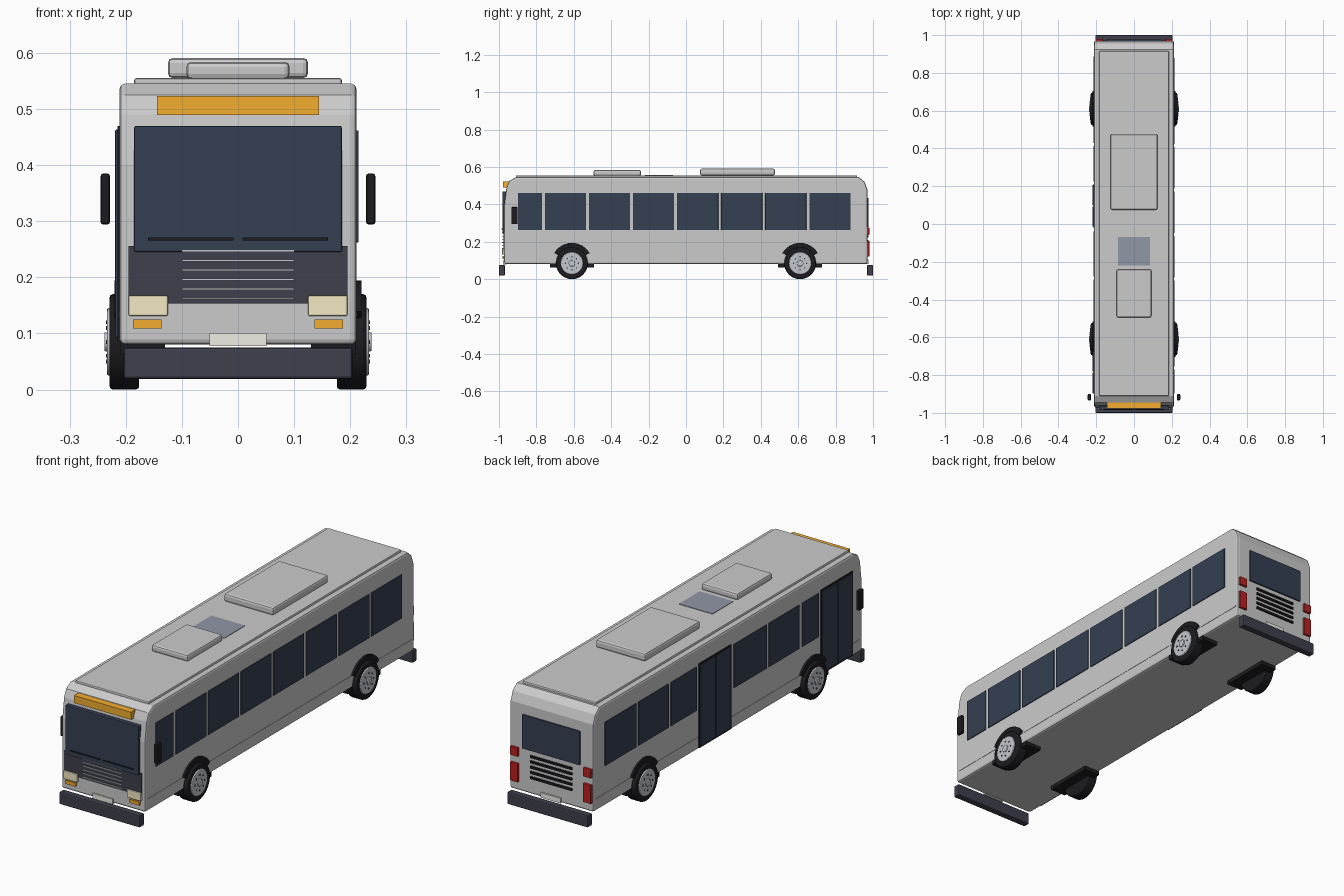
import bpy, bmesh, math
from mathutils import Matrix

if "Cube" in bpy.data.objects:
    bpy.data.objects.remove(bpy.data.objects["Cube"])


def mat(name, r, g, b):
    m = bpy.data.materials.new(name)
    m.diffuse_color = (r, g, b, 1)
    m.use_nodes = True
    m.node_tree.nodes["Principled BSDF"].inputs["Base Color"].default_value = m.diffuse_color
    return m


GLASS = mat("glass", 0.035, 0.05, 0.085)
BLACK = mat("rubber", 0.012, 0.012, 0.015)
TRIM = mat("dark_trim", 0.05, 0.05, 0.075)
ORANGE = mat("amber", 0.9, 0.42, 0.03)
CREAM = mat("headlamp", 0.9, 0.82, 0.55)
RED = mat("red_lamp", 0.5, 0.015, 0.015)
RIM = mat("rim", 0.55, 0.57, 0.62)
PLATE = mat("plate", 0.85, 0.85, 0.78)
HATCH = mat("hatch_glass", 0.28, 0.31, 0.38)


def finish(name, bm, material=None, bevel=0, segments=2):
    bmesh.ops.recalc_face_normals(bm, faces=bm.faces)
    me = bpy.data.meshes.new(name)
    bm.to_mesh(me)
    bm.free()
    ob = bpy.data.objects.new(name, me)
    bpy.context.collection.objects.link(ob)
    if material:
        me.materials.append(material)
    if bevel:
        mod = ob.modifiers.new("bevel", 'BEVEL')
        mod.width, mod.segments = bevel, segments
        mod.limit_method, mod.angle_limit = 'ANGLE', math.radians(40)
    return ob


def box(name, x, y, z, material=None, bevel=0):
    """Box from (min, max) ranges."""
    bm = bmesh.new()
    bmesh.ops.create_cube(bm, size=1)
    for v in bm.verts:
        v.co = [(a + b) / 2 + c * (b - a) for (a, b), c in zip((x, y, z), v.co)]
    return finish(name, bm, material, bevel)


def extrude_x(name, profile, x0, x1, material=None, bevel=0):
    """Extrude a (y, z) outline between two x positions."""
    bm = bmesh.new()
    f = bm.faces.new([bm.verts.new((x0, y, z)) for y, z in profile])
    g = bmesh.ops.extrude_face_region(bm, geom=[f])["geom"]
    bmesh.ops.translate(bm, vec=(x1 - x0, 0, 0),
                        verts=[v for v in g if isinstance(v, bmesh.types.BMVert)])
    return finish(name, bm, material, bevel)


def disc(name, x0, x1, y, z, r, material, bevel=0, sides=32):
    bm = bmesh.new()
    bmesh.ops.create_cone(bm, cap_ends=True, segments=sides, radius1=r, radius2=r,
                          depth=abs(x1 - x0),
                          matrix=Matrix.Translation(((x0 + x1) / 2, y, z))
                          @ Matrix.Rotation(math.pi / 2, 4, 'Y'))
    ob = finish(name, bm, material, bevel)
    bpy.context.view_layer.objects.active = ob
    ob.select_set(True)
    bpy.ops.object.shade_smooth_by_angle(angle=math.radians(35))
    ob.select_set(False)


# Body shell, skirt and roof
extrude_x("body", [(-0.972, 0.08), (0.97, 0.08), (0.97, 0.48), (0.955, 0.52), (0.925, 0.545),
                   (-0.91, 0.545), (-0.945, 0.525), (-0.96, 0.49), (-0.972, 0.40)],
          -0.211, 0.211, bevel=0.009)
box("roof_panel", (-0.185, 0.185), (-0.91, 0.915), (0.54, 0.555), bevel=0.004)
box("rear_roof_unit", (-0.125, 0.125), (0.075, 0.475), (0.555, 0.591), bevel=0.009)
box("front_roof_unit", (-0.092, 0.092), (-0.495, -0.24), (0.553, 0.584), bevel=0.009)
box("roof_hatch", (-0.085, 0.085), (-0.22, -0.07), (0.55, 0.557), HATCH)
for s in (-1, 1):
    box("skirt_rail", sorted((s * 0.2, s * 0.2125)), (-0.955, 0.955), (0.131, 0.137))

# Side windows
right = [(-0.898, -0.77)] + [(-0.754 + i * 0.2355, -0.534 + i * 0.2355) for i in range(7)]
left = [(-0.655, -0.535), (-0.515, -0.294), (-0.278, -0.04), (0.225, 0.412),
        (0.428, 0.647), (0.663, 0.888)]
for s, spans in ((1, right), (-1, left)):
    for span in spans:
        box("side_window", sorted((s * 0.2, s * 0.215)), span, (0.262, 0.462), GLASS, 0.002)

# Double-leaf doors on the left side
for y0 in (-0.90, -0.02):
    box("door_frame", (-0.215, -0.2), (y0, y0 + 0.232), (0.085, 0.47), BLACK)
    for k in (0, 1):
        a = y0 + 0.006 + k * 0.113
        box("door_leaf", (-0.219, -0.205), (a, a + 0.107), (0.092, 0.463), GLASS, 0.002)

# Front face
box("windshield", (-0.185, 0.185), (-0.982, -0.945), (0.245, 0.47), GLASS, 0.003)
box("front_panel", (-0.195, 0.195), (-0.976, -0.95), (0.153, 0.256), TRIM)
for i in range(6):
    z = 0.162 + i * 0.017
    box("grille_slat", (-0.1, 0.1), (-0.984, -0.97), (z - 0.0015, z + 0.0015), RIM)
box("destination_sign", (-0.144, 0.144), (-0.978, -0.94), (0.489, 0.523), ORANGE)
box("front_plate", (-0.051, 0.051), (-0.979, -0.96), (0.078, 0.101), PLATE)
for s in (-1, 1):
    box("headlight", sorted((s * 0.125, s * 0.195)), (-0.983, -0.96), (0.131, 0.168), CREAM, 0.003)
    box("indicator", sorted((s * 0.136, s * 0.187)), (-0.98, -0.96), (0.109, 0.125), ORANGE)
    box("wiper", sorted((s * 0.008, s * 0.16)), (-0.986, -0.975), (0.266, 0.271), BLACK)
    box("mirror", sorted((s * 0.228, s * 0.245)), (-0.934, -0.9), (0.294, 0.385), BLACK, 0.005)

# Rear face
box("rear_window", (-0.145, 0.145), (0.95, 0.977), (0.28, 0.435), GLASS, 0.002)
for i in range(5):
    z = 0.157 + i * 0.024
    box("rear_vent", (-0.105, 0.105), (0.96, 0.977), (z - 0.005, z + 0.005), BLACK)
box("rear_plate", (-0.05, 0.05), (0.96, 0.977), (0.081, 0.104), PLATE)
for s in (-1, 1):
    box("tail_light", sorted((s * 0.165, s * 0.205)), (0.96, 0.98), (0.12, 0.205), RED, 0.002)
    box("upper_tail_light", sorted((s * 0.165, s * 0.205)), (0.96, 0.98), (0.237, 0.277), RED, 0.002)

# Bumpers
for name, y in (("front_bumper", (-1.0, -0.968)), ("rear_bumper", (0.968, 1.0))):
    box(name, (-0.204, 0.204), y, (0.019, 0.075), TRIM, 0.005)

# Wheels, arches and wheel-well plates
for s in (-1, 1):
    for y in (-0.61, 0.61):
        disc("tyre", s * 0.176, s * 0.229, y, 0.085, 0.085, BLACK, 0.006)
        disc("rim", s * 0.2, s * 0.2335, y, 0.085, 0.06, RIM, 0.003)
        disc("hub", s * 0.2, s * 0.238, y, 0.085, 0.017, RIM, 0.002, 16)
        for k in range(8):
            a = k * math.pi / 4
            disc("wheel_nut", s * 0.23, s * 0.2355, y + 0.035 * math.cos(a),
                 0.085 + 0.035 * math.sin(a), 0.004, TRIM, 0, 6)
        angles = [math.radians(30 + i * 10) for i in range(13)]
        arc = [(y + r * math.cos(a), 0.085 + r * math.sin(a))
               for r, seq in ((0.109, angles), (0.084, angles[::-1])) for a in seq]
        extrude_x("wheel_arch", arc, s * 0.19, s * 0.22, BLACK)
        box("wheel_well_plate", sorted((s * 0.13, s * 0.21)), (y - 0.118, y + 0.118),
            (0.062, 0.085), BLACK)
